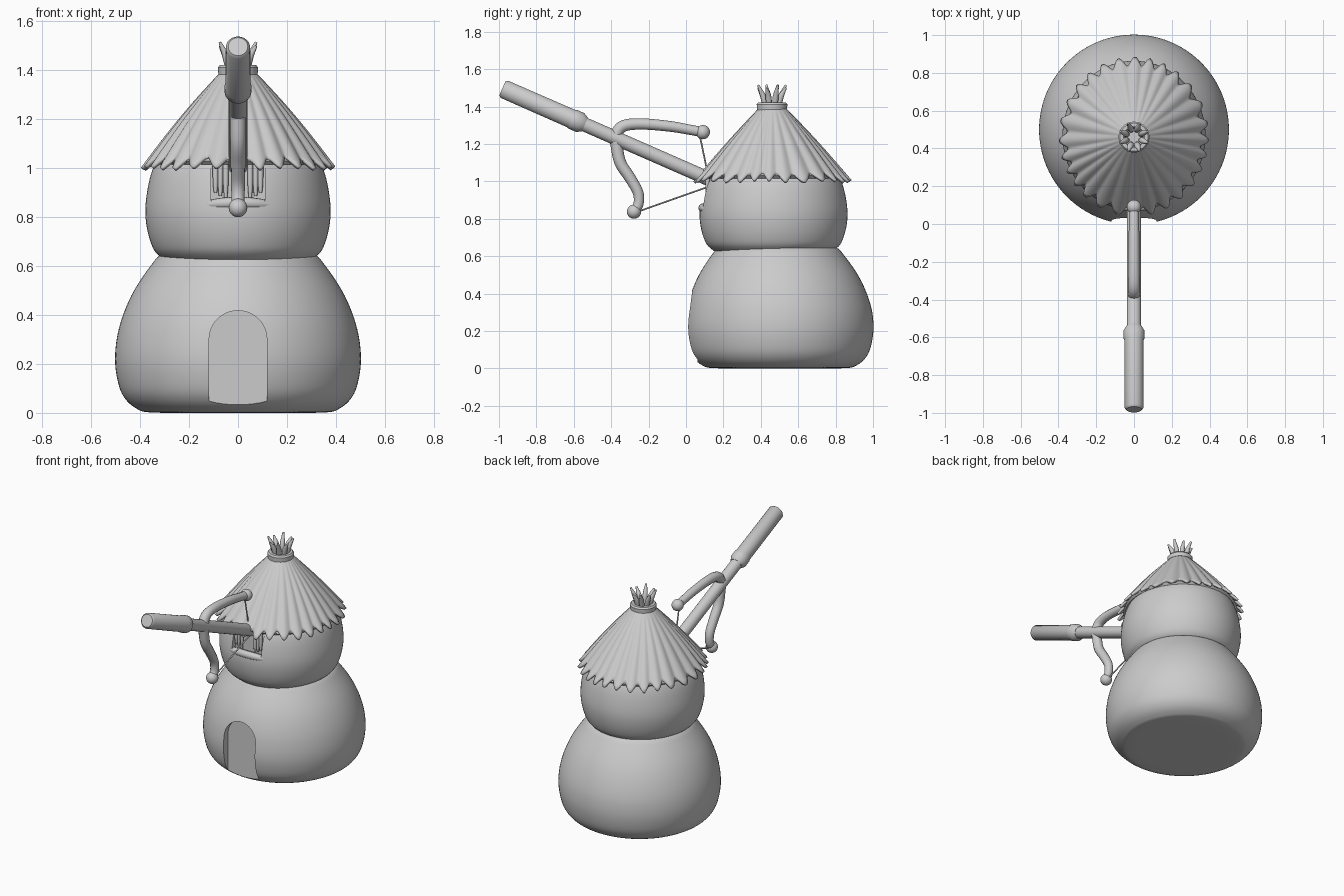
import bpy, bmesh, math, random
from mathutils import Vector, Matrix

if "Cube" in bpy.data.objects:
    bpy.data.objects.remove(bpy.data.objects["Cube"])

random.seed(4)


def finish(name, bm, angle=40):
    """Turn a bmesh into a smooth-shaded object."""
    bmesh.ops.remove_doubles(bm, verts=bm.verts, dist=1e-5)
    bmesh.ops.recalc_face_normals(bm, faces=bm.faces)
    me = bpy.data.meshes.new(name)
    bm.to_mesh(me)
    bm.free()
    ob = bpy.data.objects.new(name, me)
    bpy.context.collection.objects.link(ob)
    activate(ob)
    bpy.ops.object.shade_smooth_by_angle(angle=math.radians(angle))
    return ob


def activate(ob):
    bpy.ops.object.select_all(action='DESELECT')
    ob.select_set(True)
    bpy.context.view_layer.objects.active = ob


def spline(pts, n=5):
    """Catmull-Rom points through the given path."""
    p = [Vector(q) for q in pts]
    p = [2 * p[0] - p[1]] + p + [2 * p[-1] - p[-2]]
    out = []
    for i in range(1, len(p) - 2):
        a, b, c, d = p[i - 1:i + 3]
        for k in range(n):
            t = k / n
            out.append(0.5 * (2 * b + (c - a) * t + (2 * a - 5 * b + 4 * c - d) * t * t
                              + (3 * b - a - 3 * c + d) * t ** 3))
    return out + [p[-2]]


def lathe(name, profile, seg=64, place=None, matrix=None):
    """Spin (radius, z) points; place(r, z, angle) may override the position."""
    place = place or (lambda r, z, a: (r * math.cos(a), r * math.sin(a), z))
    bm = bmesh.new()
    rings = [[bm.verts.new(place(max(r, 0), z, 2 * math.pi * i / seg)) for i in range(seg)]
             for r, z in profile]
    for lo, hi in zip(rings, rings[1:]):
        for i in range(seg):
            j = (i + 1) % seg
            bm.faces.new((lo[i], lo[j], hi[j], hi[i]))
    if matrix:
        bm.transform(matrix)
    return finish(name, bm)


def tube(name, pts, radius, taper=None, smooth=6):
    """Round tube along a path, with optional per-point radius factors."""
    path = [(*p, t) for p, t in zip(pts, taper or [1] * len(pts))]
    path = spline(path, smooth) if len(path) > 2 else [Vector(p) for p in path]
    cu = bpy.data.curves.new(name, 'CURVE')
    cu.dimensions = '3D'
    cu.bevel_depth, cu.bevel_resolution, cu.use_fill_caps = radius, 4, True
    sp = cu.splines.new('POLY')
    sp.points.add(len(path) - 1)
    for q, p in zip(sp.points, path):
        q.co = (p[0], p[1], p[2], 1)
        q.radius = p[3]
    ob = bpy.data.objects.new(name, cu)
    bpy.context.collection.objects.link(ob)
    activate(ob)
    bpy.ops.object.convert(target='MESH')
    ob = bpy.context.object
    bpy.ops.object.shade_smooth_by_angle(angle=math.radians(50))
    return ob


def ball(name, pos, r):
    bm = bmesh.new()
    bmesh.ops.create_uvsphere(bm, u_segments=24, v_segments=16, radius=r)
    bm.transform(Matrix.Translation(pos))
    return finish(name, bm)


def carve(ob, outline, back):
    """Cut an (x, z) outline into the front of ob, as deep as y = back."""
    bm = bmesh.new()
    f = bm.faces.new([bm.verts.new((x, -0.3, z)) for x, z in outline])
    ext = bmesh.ops.extrude_face_region(bm, geom=[f])['geom']
    bmesh.ops.translate(bm, vec=(0, back + 0.3, 0),
                        verts=[v for v in ext if isinstance(v, bmesh.types.BMVert)])
    cutter = finish("cutter", bm)
    cutter.hide_render = True
    mod = ob.modifiers.new("recess", 'BOOLEAN')
    mod.operation, mod.solver, mod.object = 'DIFFERENCE', 'EXACT', cutter
    activate(ob)
    bpy.ops.object.modifier_apply(modifier=mod.name)
    bpy.data.objects.remove(cutter)
    bpy.ops.object.shade_smooth_by_angle(angle=math.radians(35))


# Lower storey with arched door recess
base_profile = [(0, 0), (0.2, 0), (0.36, 0.002), (0.41, 0.015), (0.455, 0.05), (0.485, 0.105),
                (0.502, 0.2), (0.496, 0.3), (0.47, 0.4), (0.425, 0.5), (0.358, 0.6),
                (0.31, 0.65), (0.2, 0.7), (0, 0.72)]
base = lathe("lower_storey", spline(base_profile), 96,
             lambda r, z, a: (r * math.cos(a), 0.5 - 0.03 * max(0, z - 0.3) + r * math.sin(a), z))
arch = [(-0.118, -0.05), (0.118, -0.05)]
arch += [(0.118 * math.cos(math.pi * i / 24), 0.3 + 0.118 * math.sin(math.pi * i / 24))
         for i in range(25)]
carve(base, arch, 0.062)

# Upper storey with window recess
head_profile = [(0, 0.57), (0.22, 0.59), (0.32, 0.64), (0.358, 0.7), (0.378, 0.8), (0.372, 0.9),
                (0.347, 1.0), (0.3, 1.07), (0.2, 1.13), (0, 1.16)]
head = lathe("upper_storey", spline(head_profile), 96,
             lambda r, z, a: (r * math.cos(a), 0.468 + 1.045 * r * math.sin(a), z))
carve(head, [(-0.11, 0.865), (0.11, 0.865), (0.11, 1.2), (-0.11, 1.2)], 0.13)

# Window sill and hanging straw strips
sill_angles = [math.radians(-90 + d) for d in (-32, -22, -11, 0, 11, 22, 32)]
tube("window_sill", [(0.365 * math.cos(a), 0.468 + 0.378 * math.sin(a), 0.858 - 0.06 * abs(math.cos(a)) ** 2)
                     for a in sill_angles], 0.024, [0.2, 0.6, 0.95, 1, 0.95, 0.6, 0.2])
for side in (-1, 1):
    for k, x in enumerate((0.05, 0.072, 0.092)):
        tube("window_straw", [(side * x, 0.118, 1.06), (side * x, 0.114, 0.95),
                              (side * x, 0.112, 0.875 + 0.012 * k)], 0.011, [1, 1, 0.6])

# Thatched roof: folded cone with pointed eave teeth
TEETH = 28
wob = [random.uniform(0, 6.28) for _ in range(3)]


def thatch(t, h, a):
    ph = a * TEETH / 2 + 0.5 * math.sin(3 * a + wob[0]) + 0.3 * math.sin(5 * a + wob[1])
    tip = abs(math.cos(ph)) ** 1.5
    u = t * (0.91 + 0.09 * tip)
    r = 0.07 + 0.325 * u + 0.016 * t * (tip - 0.8)
    z = 1.395 - 0.392 * u + 0.014 * math.sin(math.pi * u)
    z += 0.005 * t * math.sin(7 * a + wob[2])
    return (r * math.cos(a), 0.462 + r * (1 + 0.065 * t) * math.sin(a), z)


roof = lathe("thatch_roof", [(i / 20, 0) for i in range(21)], TEETH * 10, thatch)
solid = roof.modifiers.new("thickness", 'SOLIDIFY')
solid.thickness, solid.offset = 0.016, -1
bm = bmesh.new()
bm.from_mesh(roof.data)
if sum(f.normal.z for f in bm.faces) < 0:
    bmesh.ops.reverse_faces(bm, faces=bm.faces)
bm.to_mesh(roof.data)
bm.free()
activate(roof)
bpy.ops.object.modifier_apply(modifier=solid.name)

# Thatch underlayer
lathe("thatch_underlayer", [(0.04, 1.38), (0.36, 1.03), (0.345, 1.015), (0.3, 1.04), (0.04, 1.35), (0.04, 1.38)],
      64, lambda r, z, a: (r * math.cos(a), 0.462 + 1.05 * r * math.sin(a), z))

# Binding ring and straw tuft at the peak
lathe("roof_binding", [(0, 1.37), (0.07, 1.37), (0.08, 1.38), (0.082, 1.412), (0.074, 1.422),
                       (0.055, 1.422), (0.045, 1.405), (0, 1.405)], 40, None,
      Matrix.Translation((0, 0.46, 0)))
for i in range(8):
    a = math.radians(22.5 + 45 * i)
    top = 1.515 - 0.015 * (i % 2)
    tube("tuft_straw", [(r * math.cos(a), 0.46 + r * math.sin(a), z)
                        for r, z in ((0.038, 1.39), (0.05, 1.45), (0.08, top))],
         0.016, [0.8, 1, 0.35])

# Crossbow stock: grip and shaft share one sloping axis
start, end = Vector((0, -0.982, 1.497)), Vector((0, 0.14, 1.005))
axis = end - start
slope = Matrix.Translation(start) @ axis.to_track_quat('Z', 'Y').to_matrix().to_4x4()
lathe("crossbow_grip", [(0, 0), (0.04, 0), (0.05, 0.012), (0.051, 0.40), (0.055, 0.412),
                        (0.055, 0.455), (0.04, 0.482), (0, 0.482)], 32, None, slope)
lathe("crossbow_shaft", [(0, 0.45), (0.038, 0.45), (0.038, axis.length), (0, axis.length)],
      32, None, slope)

# Bow limbs, end knobs and string
upper = [(-0.385, 1.23), (-0.342, 1.292), (-0.246, 1.307), (-0.086, 1.294), (0.02, 1.276), (0.09, 1.263)]
lower = [(-0.375, 1.22), (-0.353, 1.105), (-0.30, 1.02), (-0.257, 0.942), (-0.254, 0.88), (-0.278, 0.838)]
for label, limb in (("upper", upper), ("lower", lower)):
    pts = [(0, y, z) for y, z in limb]
    tube(label + "_bow_limb", pts, 0.03, [1.1, 1.05, 1, 0.95, 0.9, 0.9])
    ball(label + "_bow_knob", pts[-1], 0.038)
    tube(label + "_bowstring", [(0, limb[-1][0] + (-0.02 if label == "upper" else 0.02), limb[-1][1]),
                                (0, 0.13, 0.975)], 0.0045)
